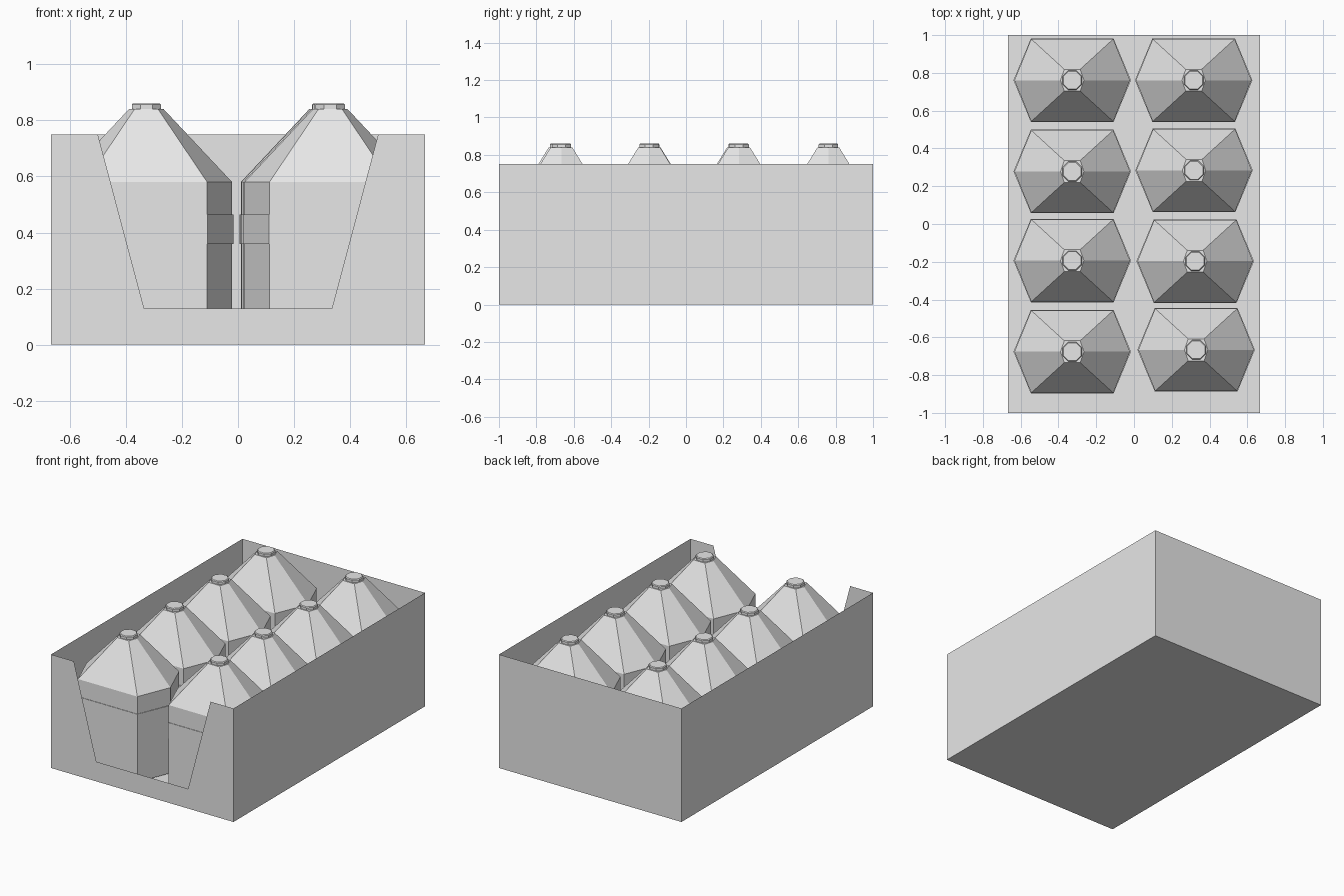
import bpy, bmesh, math

if "Cube" in bpy.data.objects:
    bpy.data.objects.remove(bpy.data.objects["Cube"])

grey = bpy.data.materials.new("plain grey")
grey.diffuse_color = (0.8, 0.8, 0.8, 1)
grey.use_nodes = True
grey.node_tree.nodes["Principled BSDF"].inputs["Base Color"].default_value = grey.diffuse_color


def finish(name, bm):
    mesh = bpy.data.meshes.new(name)
    bm.to_mesh(mesh)
    bm.free()
    mesh.materials.append(grey)
    obj = bpy.data.objects.new(name, mesh)
    bpy.context.collection.objects.link(obj)
    return obj


# open carton made of thin sheets, front panel with a tapered cutout
W, D, H = 0.667, 1.0, 0.75
bm = bmesh.new()


def sheet(points):
    bm.faces.new([bm.verts.new(p) for p in points])


sheet([(-W, -D, 0), (-W, D, 0), (W, D, 0), (W, -D, 0)])
sheet([(W, D, 0), (-W, D, 0), (-W, D, H), (W, D, H)])
sheet([(W, -D, 0), (W, D, 0), (W, D, H), (W, -D, H)])
sheet([(-W, D, 0), (-W, -D, 0), (-W, -D, H), (-W, D, H)])
cut = [(-W, 0), (W, 0), (W, H), (0.5, H), (0.335, 0.13),
       (-0.335, 0.13), (-0.5, H), (-W, H)]
sheet([(x, -D, z) for x, z in cut])
bmesh.ops.remove_doubles(bm, verts=bm.verts, dist=1e-5)
finish("carton", bm)


def hexagon(a, b, c):
    # stretched hexagon: tip half width a, flat half width b, half depth c
    return [(a, 0), (b, c), (-b, c), (-a, 0), (-b, -c), (b, -c)]


def octagon(r):
    return [(r * math.cos(math.radians(22.5 + 45 * i)),
             r * math.sin(math.radians(22.5 + 45 * i))) for i in range(8)]


def loft(bm, rings):
    # stack of (outline, height) rings, closed at both ends
    loops = [[bm.verts.new((x, y, z)) for x, y in o] for o, z in rings]
    n = len(loops[0])
    for lo, hi in zip(loops, loops[1:]):
        for i in range(n):
            j = (i + 1) % n
            bm.faces.new((lo[i], lo[j], hi[j], hi[i]))
    bm.faces.new(loops[0][::-1])
    bm.faces.new(loops[-1])


def bottle(name, x, y):
    bm = bmesh.new()
    body = hexagon(0.306, 0.217, 0.218)
    band = hexagon(0.311, 0.219, 0.221)
    neck = hexagon(0.062, 0.042, 0.058)
    # body with raised label band, then sloping shoulders
    loft(bm, [(body, 0.015), (body, 0.36), (band, 0.36), (band, 0.465),
              (body, 0.465), (body, 0.58), (neck, 0.84)])
    # cap
    loft(bm, [(octagon(0.056), 0.838), (octagon(0.056), 0.856),
              (octagon(0.051), 0.861)])
    finish(name, bm).location = (x, y, 0)


# two columns of four bottles, slightly unevenly packed
spots = [(-0.327, 0.761), (-0.327, 0.278), (-0.327, -0.194), (-0.327, -0.676),
         (0.316, 0.761), (0.318, 0.284), (0.324, -0.197), (0.329, -0.666)]
for i, (x, y) in enumerate(spots):
    bottle(f"bottle_{i + 1}", x, y)
